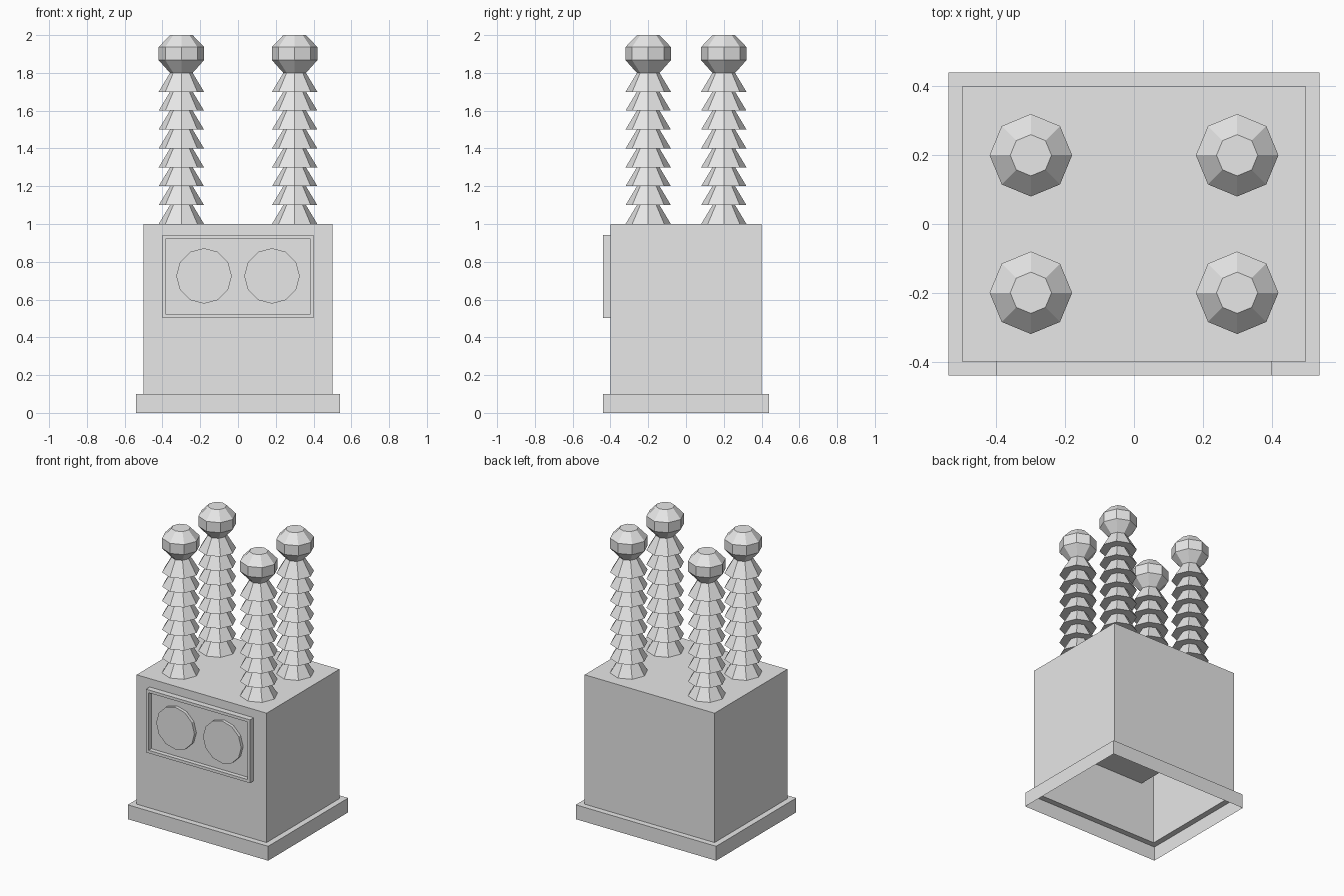
import bpy, bmesh
from math import cos, sin, tau

if "Cube" in bpy.data.objects:
    bpy.data.objects.remove(bpy.data.objects["Cube"], do_unlink=True)

GREY = (0.8, 0.8, 0.8, 1)
grey = bpy.data.materials.new("light_grey")
grey.use_nodes = True
grey.diffuse_color = GREY
grey.node_tree.nodes["Principled BSDF"].inputs["Base Color"].default_value = GREY


def loft(name, rings, cap_start=False, cap_end=True, place=(0, 0, 0)):
    """Join matching rings (counter-clockwise along the loft) with quads."""
    bm = bmesh.new()
    loops = [[bm.verts.new(p) for p in ring] for ring in rings]
    for a, b in zip(loops, loops[1:]):
        for i in range(len(a)):
            j = (i + 1) % len(a)
            bm.faces.new((a[i], a[j], b[j], b[i]))
    if cap_start:
        bm.faces.new(loops[0][::-1])
    if cap_end:
        bm.faces.new(loops[-1])
    mesh = bpy.data.meshes.new(name)
    bm.to_mesh(mesh)
    bm.free()
    mesh.materials.append(grey)
    obj = bpy.data.objects.new(name, mesh)
    obj.location = place
    bpy.context.collection.objects.link(obj)
    return obj


def floor_rect(hx, hy, z):
    return [(-hx, -hy, z), (hx, -hy, z), (hx, hy, z), (-hx, hy, z)]


def wall_rect(hx, hz, y):
    return [(-hx, y, -hz), (hx, y, -hz), (hx, y, hz), (-hx, y, hz)]


def polygon(r, z, sides=8):
    return [(r * cos(tau * i / sides), r * sin(tau * i / sides), z) for i in range(sides)]


# Hollow housing with a flared skirt, open underneath
loft("housing", [floor_rect(0.54, 0.44, 0), floor_rect(0.54, 0.44, 0.1),
                 floor_rect(0.5, 0.4, 0.1), floor_rect(0.5, 0.4, 1)])

# Gauge panel set through the front wall, with a raised rim
loft("gauge_panel", [wall_rect(0.4, 0.22, 0), wall_rect(0.4, 0.22, -0.44),
                     wall_rect(0.38, 0.2, -0.44), wall_rect(0.38, 0.2, -0.41)],
     cap_start=True, place=(0, 0, 0.722))

# Two round gauges inside the rim
for side, x in (("left", 0.18), ("right", -0.18)):
    rings = [[(px, y, pz) for px, pz, _ in polygon(0.147, 0, 12)] for y in (-0.41, -0.432)]
    loft(side + "_gauge", rings, place=(x, 0, 0.725))

# Four ribbed insulators, each topped by a faceted ball
shed_rings = []
for k in range(8):
    z = 1 + k / 10
    shed_rings += [polygon(0.12, z), polygon(0.06, z + 0.1)]
ball_rings = [polygon(0.06, 1.8), polygon(0.12, 1.867), polygon(0.12, 1.937), polygon(0.06, 2)]
for side, x in (("left", 0.3), ("right", -0.3)):
    for end, y in (("front", -0.2), ("back", 0.2)):
        loft(f"{end}_{side}_insulator", shed_rings, True, True, (x, y, 0))
        loft(f"{end}_{side}_terminal_ball", ball_rings, True, True, (x, y, 0))
